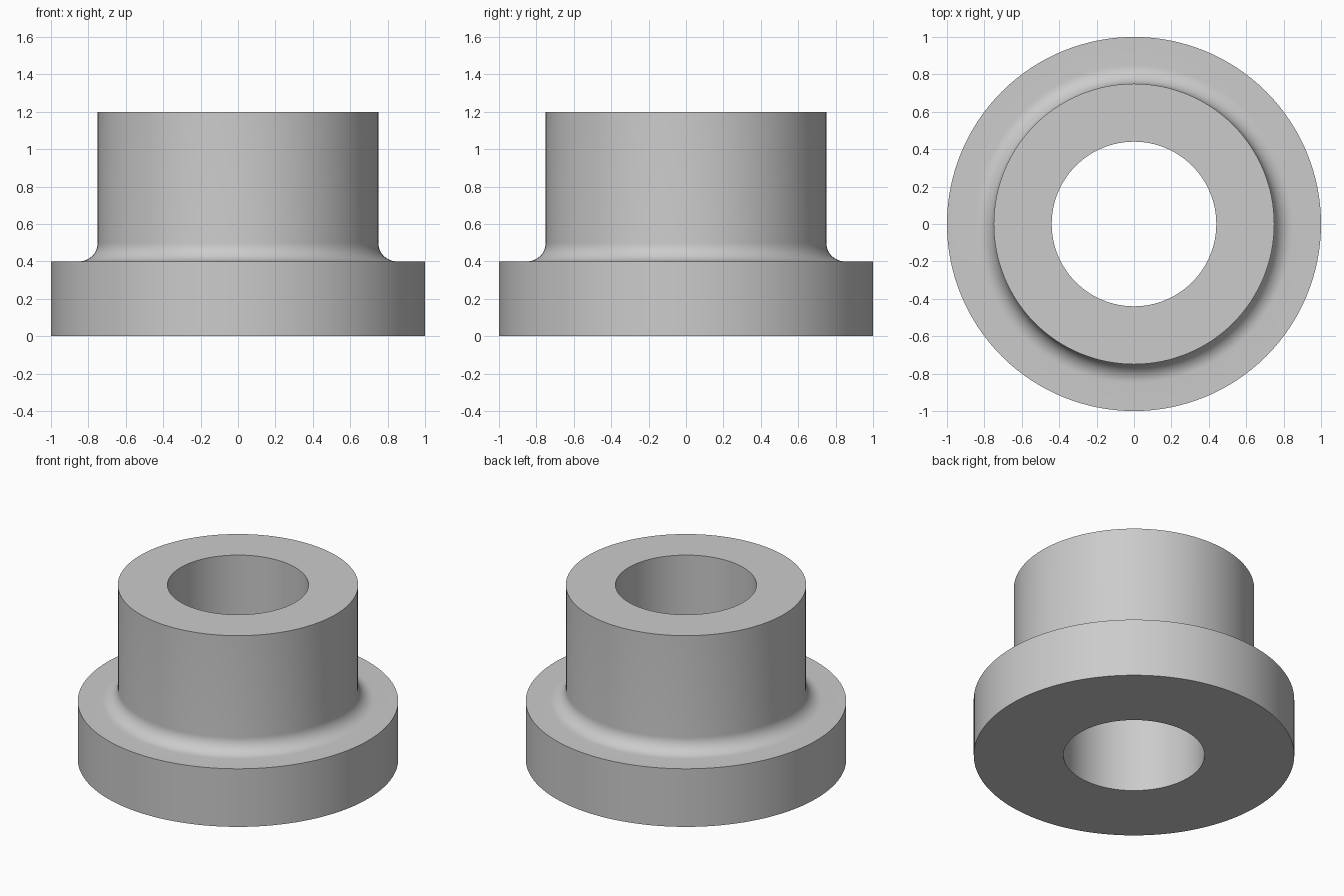
import bpy
import bmesh
from math import cos, sin, pi, radians
from mathutils import Vector

SEGMENTS = 128
BORE_RADIUS = 0.44
FLANGE_RADIUS, FLANGE_TOP = 1.0, 0.4
SLEEVE_RADIUS, SLEEVE_TOP = 0.75, 1.2
FILLET, FILLET_STEPS = 0.1, 12

default_cube = bpy.data.objects.get("Cube")
if default_cube:
    bpy.data.objects.remove(default_cube, do_unlink=True)

# Plain grey metal
grey = bpy.data.materials.new("grey_metal")
grey.use_nodes = True
colour = (0.6, 0.6, 0.6, 1.0)
grey.diffuse_color = colour
grey.node_tree.nodes["Principled BSDF"].inputs["Base Color"].default_value = colour

# Half section as (radius, height): bore, flange, concave fillet, sleeve
profile = [(BORE_RADIUS, 0), (FLANGE_RADIUS, 0), (FLANGE_RADIUS, FLANGE_TOP)]
for i in range(FILLET_STEPS + 1):
    angle = -pi / 2 * (1 + i / FILLET_STEPS)
    profile.append((SLEEVE_RADIUS + FILLET + FILLET * cos(angle),
                    FLANGE_TOP + FILLET + FILLET * sin(angle)))
profile += [(SLEEVE_RADIUS, SLEEVE_TOP), (BORE_RADIUS, SLEEVE_TOP)]

# Revolve the closed section about the z axis
bm = bmesh.new()
verts = [bm.verts.new((r, 0, z)) for r, z in profile]
edges = [bm.edges.new((v, verts[(i + 1) % len(verts)])) for i, v in enumerate(verts)]
bmesh.ops.spin(bm, geom=verts + edges, cent=Vector(), axis=Vector((0, 0, 1)),
               angle=2 * pi, steps=SEGMENTS, use_merge=False)
bmesh.ops.remove_doubles(bm, verts=bm.verts[:], dist=0.0001)
bmesh.ops.recalc_face_normals(bm, faces=bm.faces[:])

mesh = bpy.data.meshes.new("flanged_bushing")
bm.to_mesh(mesh)
bm.free()
mesh.materials.append(grey)

bushing = bpy.data.objects.new("flanged_bushing", mesh)
bpy.context.collection.objects.link(bushing)

# Smooth round walls with crisp rims
bpy.ops.object.select_all(action='DESELECT')
bushing.select_set(True)
bpy.context.view_layer.objects.active = bushing
bpy.ops.object.shade_smooth_by_angle(angle=radians(30))
